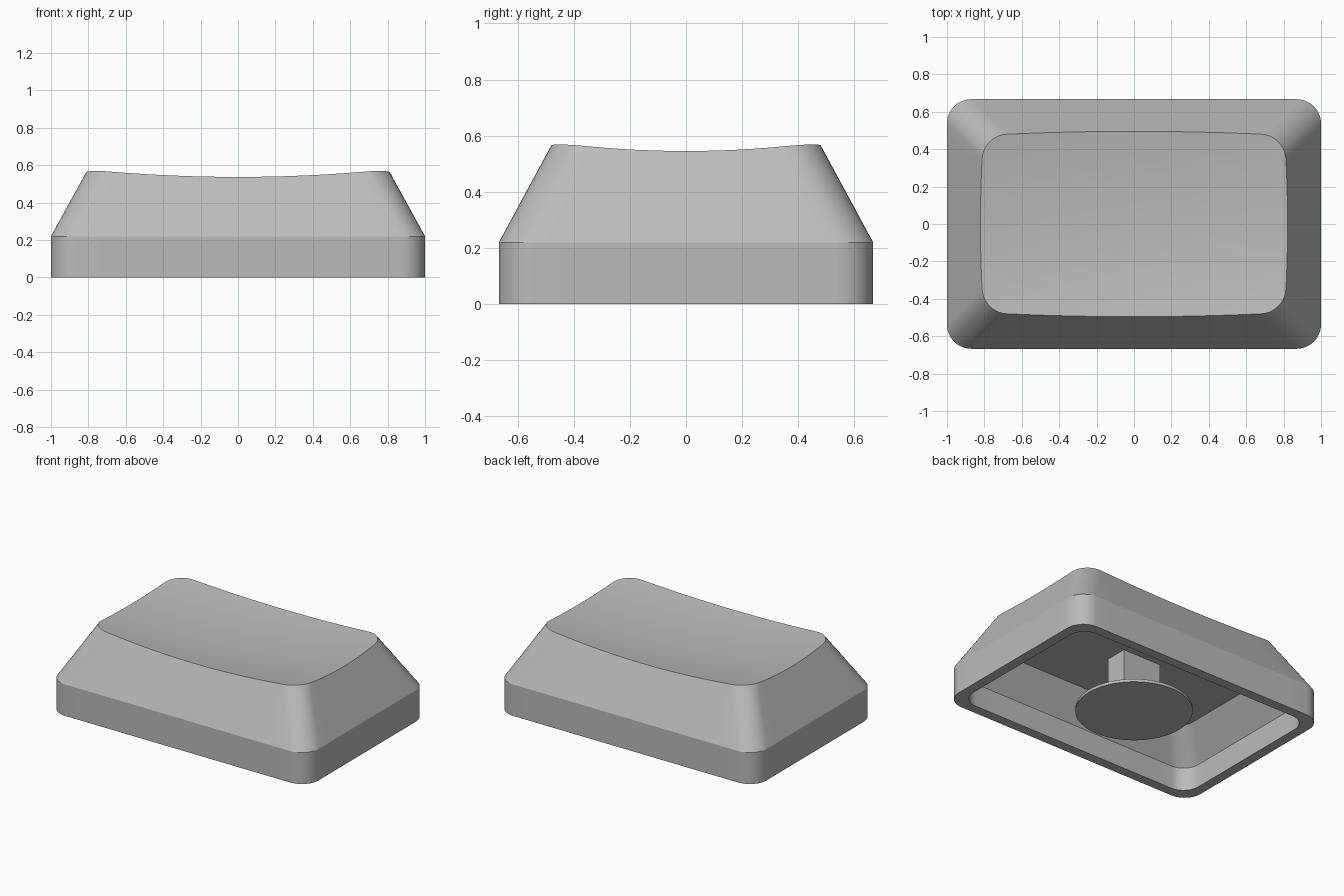
import bpy, bmesh, math
from mathutils import Vector

cube = bpy.data.objects.get("Cube")
if cube:
    bpy.data.objects.remove(cube, do_unlink=True)

grey = bpy.data.materials.new("plain_grey")
grey.use_nodes = True
colour = (0.5, 0.5, 0.5, 1)
grey.diffuse_color = colour
grey.node_tree.nodes["Principled BSDF"].inputs["Base Color"].default_value = colour


def rounded_ring(hx, hy, radius, corner=10, side=12):
    """Rounded rectangle outline, with the straight sides subdivided."""
    points = []
    for q, (sx, sy) in enumerate([(1, 1), (-1, 1), (-1, -1), (1, -1)]):
        centre = Vector((sx * (hx - radius), sy * (hy - radius)))
        for i in range(corner + 1):
            a = math.pi / 2 * (q + i / corner)
            points.append(centre + radius * Vector((math.cos(a), math.sin(a))))
        # walk along the next straight side
        run = 2 * (hx - radius) if q % 2 == 0 else 2 * (hy - radius)
        a = math.pi / 2 * (q + 2)
        step = Vector((math.cos(a), math.sin(a))) * run / side
        start = points[-1].copy()
        points += [start + step * i for i in range(1, side)]
    return points


def dish(p):
    return 0.501 + 0.066 * p.x ** 2 + 0.147 * p.y ** 2


def at_height(ring, z):
    return [Vector((p.x, p.y, z)) for p in ring]


def finish(bm, name):
    bmesh.ops.recalc_face_normals(bm, faces=bm.faces)
    mesh = bpy.data.meshes.new(name)
    bm.to_mesh(mesh)
    bm.free()
    mesh.materials.append(grey)
    obj = bpy.data.objects.new(name, mesh)
    bpy.context.collection.objects.link(obj)
    bpy.ops.object.select_all(action='DESELECT')
    obj.select_set(True)
    bpy.context.view_layer.objects.active = obj
    bpy.ops.object.shade_smooth_by_angle(angle=math.radians(20))
    return obj


# Cap shell: ceiling, inner walls, rim, outer walls, dished top
KNEE, TOP = 0.22, 0.575
knee = at_height(rounded_ring(1.0, 0.667, 0.13), KNEE)
upper = at_height(rounded_ring(0.805, 0.475, 0.13), TOP)
edge = []
for a, b in zip(knee, upper):
    p = b
    for _ in range(8):
        p = a.lerp(b, (dish(p) - KNEE) / (TOP - KNEE))
    edge.append(p)

inner = rounded_ring(0.93, 0.597, 0.12)
rings = [
    at_height(rounded_ring(0.774, 0.457, 0.11), 0.358),
    at_height(inner, 0.162),
    at_height(inner, 0),
    at_height(knee, 0),
    knee,
    edge,
]
for k in range(9, 0, -1):
    flat = [Vector((p.x, p.y, 0)) * k / 10 for p in edge]
    rings.append([Vector((p.x, p.y, dish(p))) for p in flat])

bm = bmesh.new()
loops = [[bm.verts.new(p) for p in ring] for ring in rings]
count = len(loops[0])
for lo, hi in zip(loops, loops[1:]):
    for i in range(count):
        j = (i + 1) % count
        bm.faces.new((lo[i], lo[j], hi[j], hi[i]))
bm.faces.new(loops[0])
middle = bm.verts.new((0, 0, dish(Vector((0, 0, 0)))))
for i in range(count):
    bm.faces.new((loops[-1][i], loops[-1][(i + 1) % count], middle))
finish(bm, "cap_shell")

# Stem post from the ceiling down to the disc
bm = bmesh.new()
bmesh.ops.create_cube(bm, size=1)
bmesh.ops.scale(bm, vec=(0.30, 0.158, 0.35), verts=bm.verts)
bmesh.ops.translate(bm, vec=(0, 0, 0.19), verts=bm.verts)
finish(bm, "stem_post")

# Thin round foot under the post
bm = bmesh.new()
bmesh.ops.create_cone(bm, cap_ends=True, segments=64, radius1=0.372,
                      radius2=0.372, depth=0.02)
bmesh.ops.translate(bm, vec=(0, 0, 0.01), verts=bm.verts)
finish(bm, "stem_disc")
